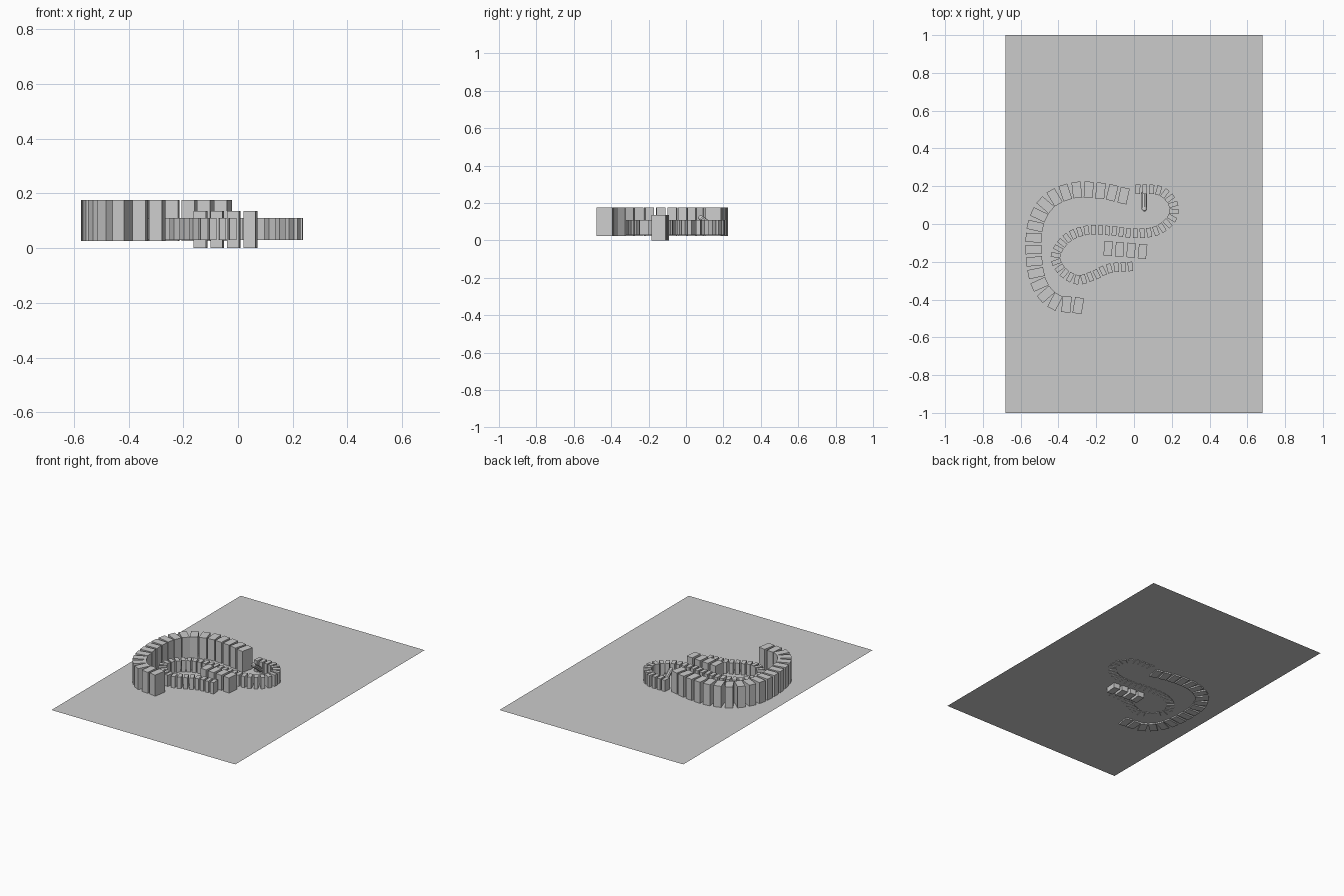
import bpy
import bmesh
from mathutils import Vector, Matrix

cube = bpy.data.objects.get("Cube")
if cube:
    bpy.data.objects.remove(cube, do_unlink=True)

grey = bpy.data.materials.new("plain_grey")
grey.use_nodes = True
colour = (0.6, 0.6, 0.6, 1)
grey.diffuse_color = colour
grey.node_tree.nodes["Principled BSDF"].inputs["Base Color"].default_value = colour

FLOOR = 0.034


def finish(bm, name):
    mesh = bpy.data.meshes.new(name)
    bm.to_mesh(mesh)
    bm.free()
    mesh.materials.append(grey)
    obj = bpy.data.objects.new(name, mesh)
    bpy.context.collection.objects.link(obj)
    return obj


def smooth_path(points, steps=40):
    """Catmull-Rom curve through the points."""
    p = [Vector(q) for q in points]
    p = [2 * p[0] - p[1]] + p + [2 * p[-1] - p[-2]]
    out = []
    for a, b, c, d in zip(p, p[1:], p[2:], p[3:]):
        for i in range(steps):
            t = i / steps
            out.append(0.5 * (2 * b + (c - a) * t + (2 * a - 5 * b + 4 * c - d) * t ** 2
                              + (3 * b - a - 3 * c + d) * t ** 3))
    return out + [p[-2]]


def domino_row(name, points, spacing, size, bottom):
    """Upright blocks at even steps along a path, each facing along it."""
    path = smooth_path(points)
    total = sum((b - a).length for a, b in zip(path, path[1:]))
    step = total / round(total / spacing)
    bm = bmesh.new()
    travelled, target = 0.0, 0.0
    for a, b in zip(path, path[1:]):
        seg = b - a
        while target <= travelled + seg.length + 1e-5:
            pos = a + seg.normalized() * (target - travelled)
            turn = Matrix.Rotation(Vector((1, 0)).angle_signed(seg) * -1, 4, 'Z')
            place = Matrix.Translation((pos.x, pos.y, bottom + size[2] / 2))
            bmesh.ops.create_cube(bm, size=1, matrix=place @ turn @ Matrix.Diagonal((*size, 1)))
            target += step
        travelled += seg.length
    return finish(bm, name)


# Ground sheet
bm = bmesh.new()
bmesh.ops.create_grid(bm, x_segments=1, y_segments=1, size=1,
                      matrix=Matrix.Translation((0, 0, FLOOR)) @ Matrix.Diagonal((0.68, 1, 1, 1)))
finish(bm, "ground")

# Small blocks: winding from the inner loop out to the back
domino_row("small_dominoes",
           [(-0.02, -0.225), (-0.13, -0.235), (-0.22, -0.275), (-0.3, -0.295),
            (-0.38, -0.25), (-0.415, -0.17), (-0.36, -0.08), (-0.26, -0.035),
            (-0.13, -0.035), (0, -0.05), (0.12, -0.035), (0.2, 0.03),
            (0.205, 0.11), (0.14, 0.175), (0.02, 0.185)],
           0.037, (0.025, 0.05, 0.08), 0.03)

# Big blocks: large outer sweep
domino_row("big_dominoes",
           [(-0.055, 0.15), (-0.17, 0.175), (-0.32, 0.178), (-0.45, 0.12),
            (-0.52, 0), (-0.53, -0.17), (-0.5, -0.32), (-0.42, -0.41), (-0.295, -0.432)],
           0.064, (0.048, 0.085, 0.15), 0.025)

# Medium blocks: short row across the middle
domino_row("medium_dominoes", [(-0.137, -0.13), (-0.04, -0.137), (0.045, -0.145)],
           0.06, (0.044, 0.077, 0.135), 0)

# Leaning starter stick with a tapered tip
low, high = Vector((0.055, 0.165, 0.055)), Vector((0.055, 0.08, 0.12))
axis = high - low
turn = axis.to_track_quat('Z', 'Y').to_matrix().to_4x4()
bm = bmesh.new()
bmesh.ops.create_cone(bm, cap_ends=True, segments=10, radius1=0.015, radius2=0.015,
                      depth=axis.length, matrix=Matrix.Translation((low + high) / 2) @ turn)
tip = high + axis.normalized() * 0.007
bmesh.ops.create_cone(bm, cap_ends=True, segments=10, radius1=0.015, radius2=0.006,
                      depth=0.014, matrix=Matrix.Translation(tip) @ turn)
finish(bm, "starter_stick")
